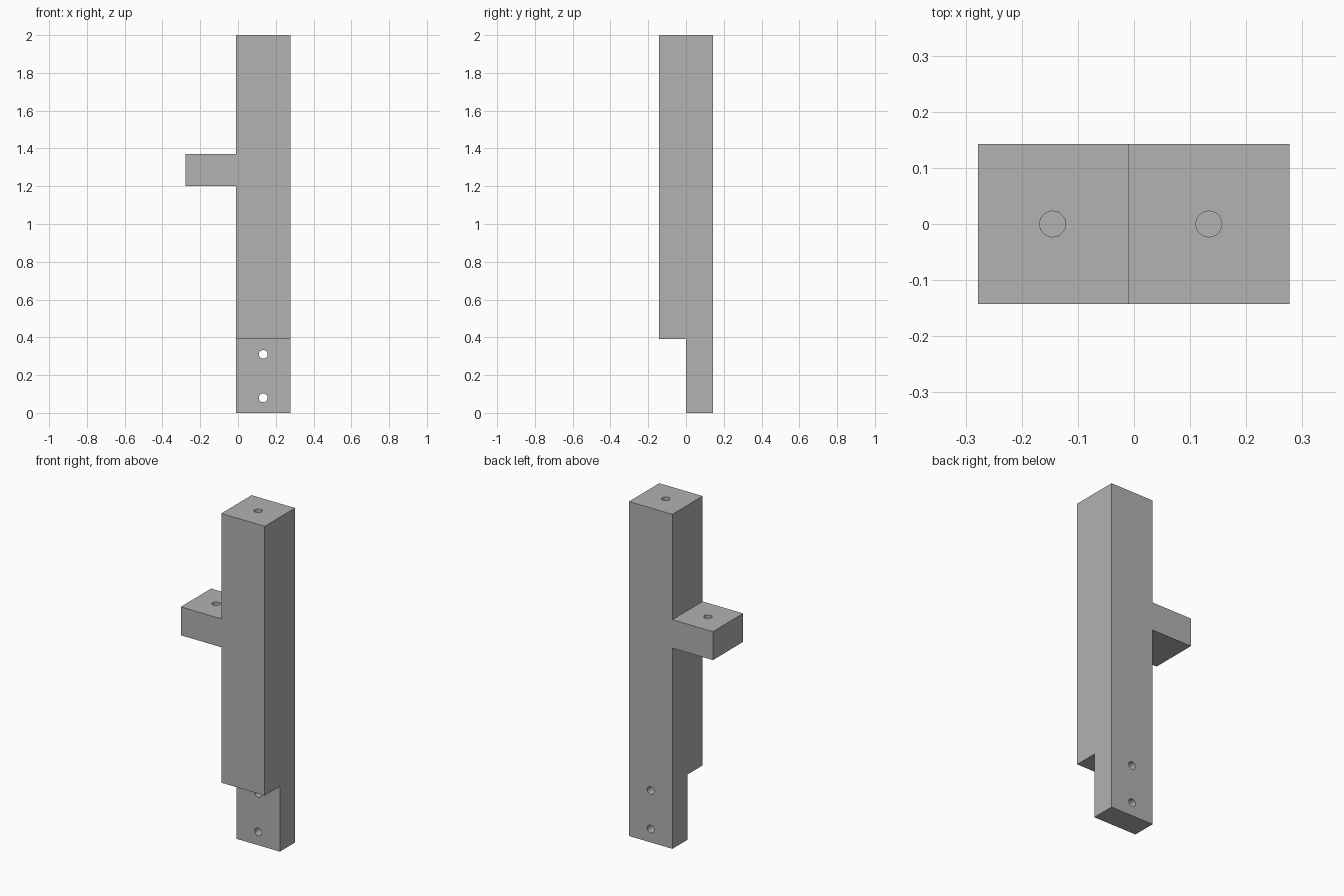
import bpy, bmesh, math
from mathutils import Matrix, Vector

if "Cube" in bpy.data.objects:
    bpy.data.objects.remove(bpy.data.objects["Cube"])

HALF = 0.143            # half depth of the post
POST_L, POST_R = -0.01, 0.277
ARM_L = -0.278
HOLE_R = 0.023

grey = bpy.data.materials.new("mid grey")
grey.diffuse_color = (0.445, 0.445, 0.445, 1)
grey.use_nodes = True
grey.node_tree.nodes["Principled BSDF"].inputs["Base Color"].default_value = grey.diffuse_color


def make_object(name, bm):
    bmesh.ops.recalc_face_normals(bm, faces=bm.faces)
    mesh = bpy.data.meshes.new(name)
    bm.to_mesh(mesh)
    bm.free()
    mesh.materials.append(grey)
    ob = bpy.data.objects.new(name, mesh)
    bpy.context.collection.objects.link(ob)
    return ob


def cut(target, cutter):
    mod = target.modifiers.new(cutter.name, 'BOOLEAN')
    mod.operation = 'DIFFERENCE'
    mod.solver = 'EXACT'
    mod.object = cutter
    cutter.hide_render = True
    cutter.display_type = 'WIRE'


def drill(name, centre, length, along_y=False):
    bm = bmesh.new()
    rot = Matrix.Rotation(math.pi / 2, 4, 'X') if along_y else Matrix()
    bmesh.ops.create_cone(bm, cap_ends=True, segments=32, radius1=HOLE_R,
                          radius2=HOLE_R, depth=length,
                          matrix=Matrix.Translation(centre) @ rot)
    return make_object(name, bm)


# Post with side arm: front outline extruded through the depth
outline = [(POST_L, 0), (POST_R, 0), (POST_R, 2), (POST_L, 2),
           (POST_L, 1.37), (ARM_L, 1.37), (ARM_L, 1.2), (POST_L, 1.2)]
bm = bmesh.new()
face = bm.faces.new([bm.verts.new((x, -HALF, z)) for x, z in outline])
ext = bmesh.ops.extrude_face_region(bm, geom=[face])
bmesh.ops.translate(bm, vec=(0, 2 * HALF, 0),
                    verts=[v for v in ext['geom'] if isinstance(v, bmesh.types.BMVert)])
post = make_object("post_with_arm", bm)

# Half-lap notch at the front of the foot
bm = bmesh.new()
bmesh.ops.create_cube(bm, size=1, matrix=Matrix.Translation((0.133, -0.2, 0.145))
                      @ Matrix.Diagonal((0.6, 0.4, 0.49, 1)))
cutters = [make_object("notch_cutter", bm)]

# Through bolt holes in the foot
mid = (POST_L + POST_R) / 2
for i, z in enumerate((0.08, 0.31)):
    cutters.append(drill(f"bolt_hole_cutter_{i}", Vector((mid, 0.1, z)), 0.4, True))

# Blind peg holes in the post top and arm top
for name, x, top in (("post_peg_cutter", mid, 2.0), ("arm_peg_cutter", -0.145, 1.37)):
    cutters.append(drill(name, Vector((x, 0, top)), 0.24))

for c in cutters:
    cut(post, c)

# Apply the cuts and drop the cutters
dg = bpy.context.evaluated_depsgraph_get()
result = bpy.data.meshes.new_from_object(post.evaluated_get(dg))
post.modifiers.clear()
post.data = result
for c in cutters:
    bpy.data.objects.remove(c)

# Smooth only the hole walls
bpy.context.view_layer.objects.active = post
post.select_set(True)
bpy.ops.object.shade_smooth_by_angle(angle=math.radians(30))
